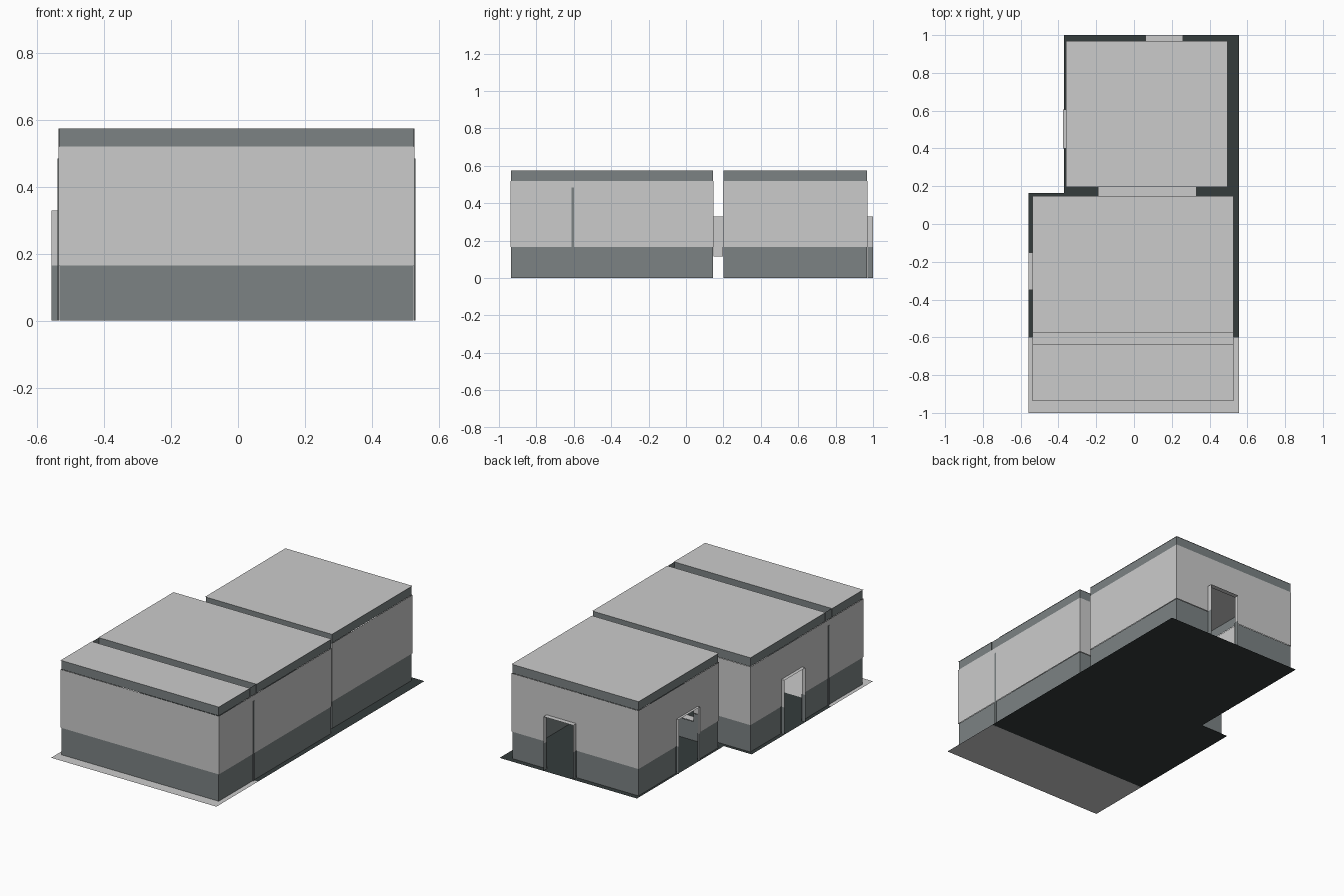
import bpy

if "Cube" in bpy.data.objects:
    bpy.data.objects.remove(bpy.data.objects["Cube"])

def material(name, c):
    m = bpy.data.materials.new(name)
    m.diffuse_color = (*c, 1)
    m.use_nodes = True
    m.node_tree.nodes["Principled BSDF"].inputs["Base Color"].default_value = m.diffuse_color
    return m

LIGHT = material("pale_plaster", (0.8, 0.8, 0.8))
DARK = material("slate_trim", (0.20, 0.225, 0.23))
FLOOR = material("dark_floor", (0.035, 0.045, 0.045))

def sheet_object(name, quads):
    """Build an object from (four corners, material) pairs."""
    verts, faces, mats = [], [], []
    for pts, mat in quads:
        faces.append(range(len(verts), len(verts) + 4))
        verts += pts
        if mat not in mats:
            mats.append(mat)
    me = bpy.data.meshes.new(name)
    me.from_pydata(verts, [], [list(f) for f in faces])
    for m in mats:
        me.materials.append(m)
    for p, (_, mat) in zip(me.polygons, quads):
        p.material_index = mats.index(mat)
    ob = bpy.data.objects.new(name, me)
    bpy.context.collection.objects.link(ob)
    return ob

def flat(x0, x1, y0, y1, z):
    return [(x0, y0, z), (x1, y0, z), (x1, y1, z), (x0, y1, z)]

def upright(axis, pos, u0, u1, z0, z1):
    """Vertical quad on the plane axis = pos."""
    uv = [(u0, z0), (u1, z0), (u1, z1), (u0, z1)]
    return [(pos, u, z) if axis == "x" else (u, pos, z) for u, z in uv]

# bands: bottom, top, inset, material
BANDS = [(0, .165, .003, DARK), (.165, .52, 0, LIGHT), (.52, .575, .003, DARK)]

def room(name, x0, x1, y0, y1, openings):
    """Four single-sheet walls with coloured bands; openings: side -> (u0, u1, z0, z1)."""
    for side in ("left", "right", "front", "back"):
        axis = "x" if side in ("left", "right") else "y"
        quads = []
        hole = openings.get(side)
        for b0, b1, d, mat in BANDS:
            pos = {"left": x0 + d, "right": x1 - d, "front": y0 + d, "back": y1 - d}[side]
            ua, ub = (y0 + d, y1 - d) if axis == "x" else (x0 + d, x1 - d)
            us = [ua] + (list(hole[:2]) if hole else []) + [ub]
            zs = sorted({b0, b1} | {z for z in (hole[2:] if hole else ()) if b0 < z < b1})
            for i in range(len(us) - 1):
                for za, zb in zip(zs, zs[1:]):
                    if hole and i == 1 and za >= hole[2] and zb <= hole[3]:
                        continue
                    quads.append((upright(axis, pos, us[i], us[i + 1], za, zb), mat))
        sheet_object(f"{name}_{side}_wall", quads)

def lining(name, axis, p0, p1, u0, u1, z0, z1, sill=False):
    """Sides and head of an opening, running from p0 to p1 across the wall."""
    other = "y" if axis == "x" else "x"
    quads = []
    for u in (u0, u1):
        if not sill:
            quads.append((upright(other, u, p0, p1, 0, .165), DARK))
        quads.append((upright(other, u, p0, p1, z0 if sill else .165, z1), LIGHT))
    for z in ((z0, z1) if sill else (z1,)):
        rect = (p0, p1, u0, u1) if axis == "x" else (u0, u1, p0, p1)
        quads.append((flat(*rect, z), LIGHT))
    sheet_object(name, quads)

# rooms and their openings
side_door, rear_side_door = (-.35, -.15, 0, .33), (.40, .605, 0, .33)
rear_door, hatch = (.06, .26, 0, .33), (-.19, .33, .115, .33)
room("front_room", -.537, .528, -.938, .147, {"left": side_door, "back": hatch})
room("rear_room", -.36, .495, .197, .97,
     {"left": rear_side_door, "back": rear_door, "front": hatch})

# door and hatch linings
lining("side_door_lining", "x", -.558, -.537, *side_door)
lining("rear_side_door_lining", "x", -.375, -.36, *rear_side_door)
lining("rear_door_lining", "y", .97, 1.0, *rear_door)
lining("hatch_lining", "y", .147, .197, *hatch, sill=True)

# ceilings, with the dropped beam between the front room's two panels
sheet_object("rear_ceiling", [(flat(-.36, .495, .197, .97, .575), LIGHT)])
sheet_object("main_ceiling", [(flat(-.537, .528, -.575, .147, .575), LIGHT)])
sheet_object("front_ceiling", [(flat(-.537, .528, -.938, -.638, .575), LIGHT)])
beam = [(flat(-.537, .528, -.638, -.575, .485), LIGHT)]
for y in (-.638, -.575):
    beam += [(upright("y", y, -.537, .528, .485, .52), LIGHT),
             (upright("y", y, -.537, .528, .52, .575), DARK)]
sheet_object("ceiling_beam", beam)

# narrow posts under the beam, just breaking through the side walls
for name, x in (("left_post", -.537), ("right_post", .528)):
    bpy.ops.mesh.primitive_cube_add(size=1, location=(x, -.605, .2425))
    post = bpy.context.object
    post.name = name
    post.scale = (.005, .012, .485)
    post.data.materials.append(DARK)

# floors
sheet_object("porch_floor", [(flat(-.558, .555, -1, -.6, 0), LIGHT)])
sheet_object("main_floor", [(flat(-.558, .555, -.6, .165, 0), FLOOR),
                            (flat(-.37, .555, .165, 1, 0), FLOOR)])
